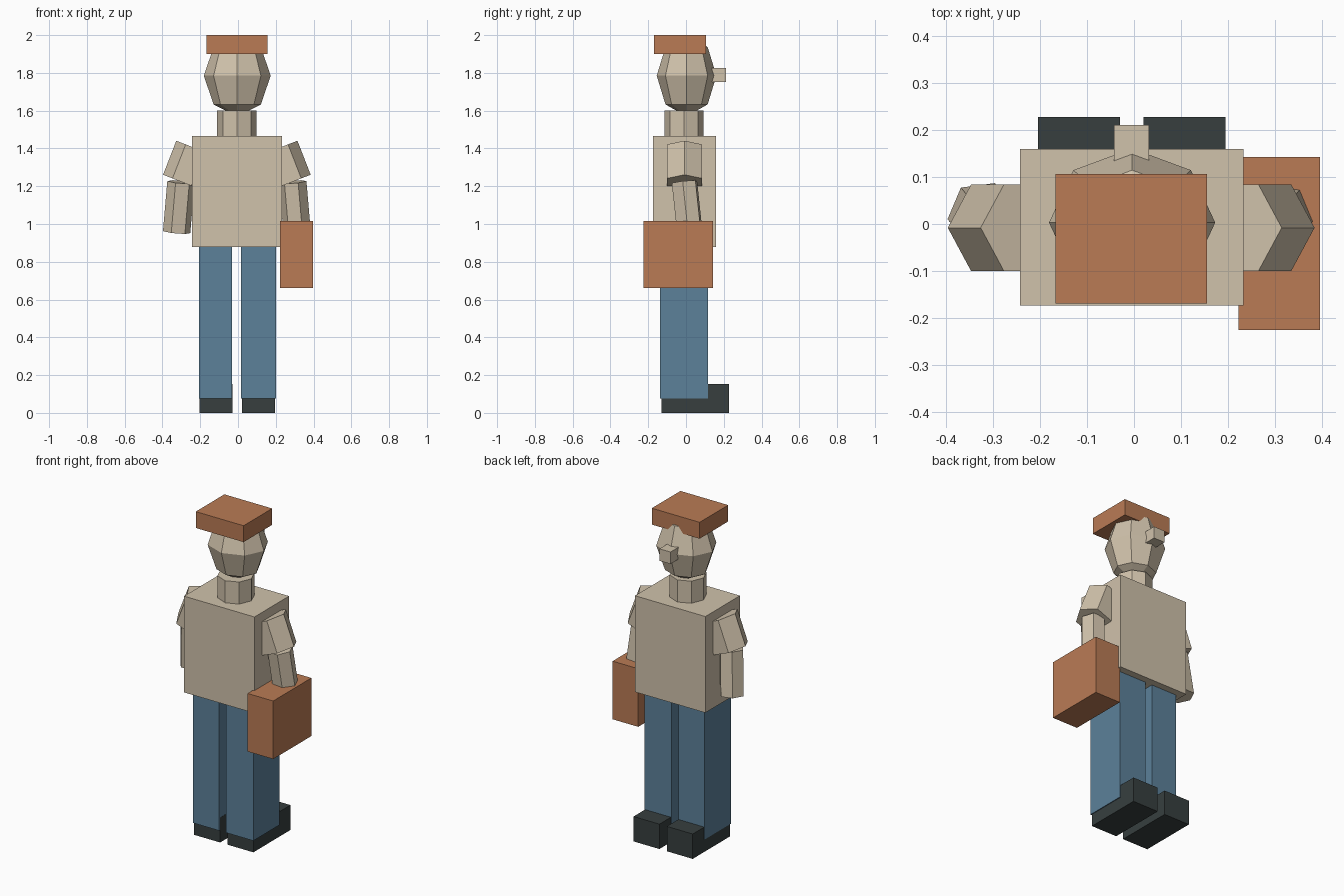
import bpy, bmesh, math
from mathutils import Vector, Matrix

if "Cube" in bpy.data.objects:
    bpy.data.objects.remove(bpy.data.objects["Cube"])


def material(name, srgb):
    m = bpy.data.materials.new(name)
    lin = [((c / 255 + 0.055) / 1.055) ** 2.4 for c in srgb]
    m.diffuse_color = (*lin, 1)
    m.use_nodes = True
    m.node_tree.nodes["Principled BSDF"].inputs["Base Color"].default_value = m.diffuse_color
    return m


TAN = material("tan", (208, 194, 171))
RUST = material("rust", (186, 123, 85))
BLUE = material("denim_blue", (92, 129, 154))
DARK = material("charcoal", (55, 63, 63))


def finish(name, bm, mat):
    bmesh.ops.recalc_face_normals(bm, faces=bm.faces)
    mesh = bpy.data.meshes.new(name)
    bm.to_mesh(mesh)
    bm.free()
    mesh.materials.append(mat)
    obj = bpy.data.objects.new(name, mesh)
    bpy.context.collection.objects.link(obj)
    return obj


def box(name, x, y, z, mat):
    """Box from (min, max) ranges."""
    bm = bmesh.new()
    bmesh.ops.create_cube(bm, size=1)
    for v in bm.verts:
        v.co = [(lo + hi) / 2 + c * (hi - lo) for c, (lo, hi) in zip(v.co, (x, y, z))]
    return finish(name, bm, mat)


def prism(name, a, b, radius, sides, mat, spin=0):
    """Prism from point a down to point b, first corner at angle spin from +x."""
    a, b = Vector(a), Vector(b)
    axis = (a - b).normalized()
    u = Vector((1, 0, 0))
    u = (u - axis * u.dot(axis)).normalized()
    w = axis.cross(u)
    bm = bmesh.new()
    rings = []
    for p in (a, b):
        ring = []
        for i in range(sides):
            t = spin + math.tau * i / sides
            ring.append(bm.verts.new(p + radius * (u * math.cos(t) + w * math.sin(t))))
        rings.append(ring)
        bm.faces.new(ring)
    for i in range(sides):
        j = (i + 1) % sides
        bm.faces.new((rings[0][i], rings[0][j], rings[1][j], rings[1][i]))
    return finish(name, bm, mat)


# Head, nose, neck and hat
bm = bmesh.new()
bmesh.ops.create_uvsphere(bm, u_segments=8, v_segments=4, radius=1)
bmesh.ops.transform(bm, verts=bm.verts, matrix=Matrix.Translation((-0.004, 0.003, 1.785))
                    @ Matrix.Diagonal((0.177, 0.158, 0.215, 1)))
finish("head", bm, TAN)
box("nose", (-0.043, 0.032), (0.10, 0.211), (1.752, 1.825), TAN)
prism("neck", (-0.006, -0.011, 1.60), (-0.006, -0.011, 1.44), 0.104, 8, TAN)
box("hat", (-0.167, 0.156), (-0.169, 0.107), (1.90, 2.0), RUST)

# Torso
box("torso", (-0.243, 0.233), (-0.174, 0.16), (0.877, 1.465), TAN)

# Legs and shoes
for side, leg_x, shoe_x in (("left", (-0.206, -0.031), (-0.205, -0.03)),
                            ("right", (0.015, 0.20), (0.02, 0.195))):
    box(side + "_leg", leg_x, (-0.138, 0.117), (0.075, 0.88), BLUE)
    box(side + "_shoe", shoe_x, (-0.13, 0.228), (0, 0.152), DARK)

# Arms, mirrored about the body centre line
for side, s in (("left", -1), ("right", 1)):
    cx = -0.006
    prism(side + "_upper_arm", (cx + s * 0.221, -0.008, 1.402),
          (cx + s * 0.291, -0.008, 1.222), 0.107, 6, TAN)
    prism(side + "_forearm", (cx + s * 0.296, -0.008, 1.222),
          (cx + s * 0.319, 0.02, 0.957), 0.073, 6, TAN, -s * math.radians(7))

# Carried case
box("case", (0.223, 0.396), (-0.226, 0.143), (0.66, 1.015), RUST)
